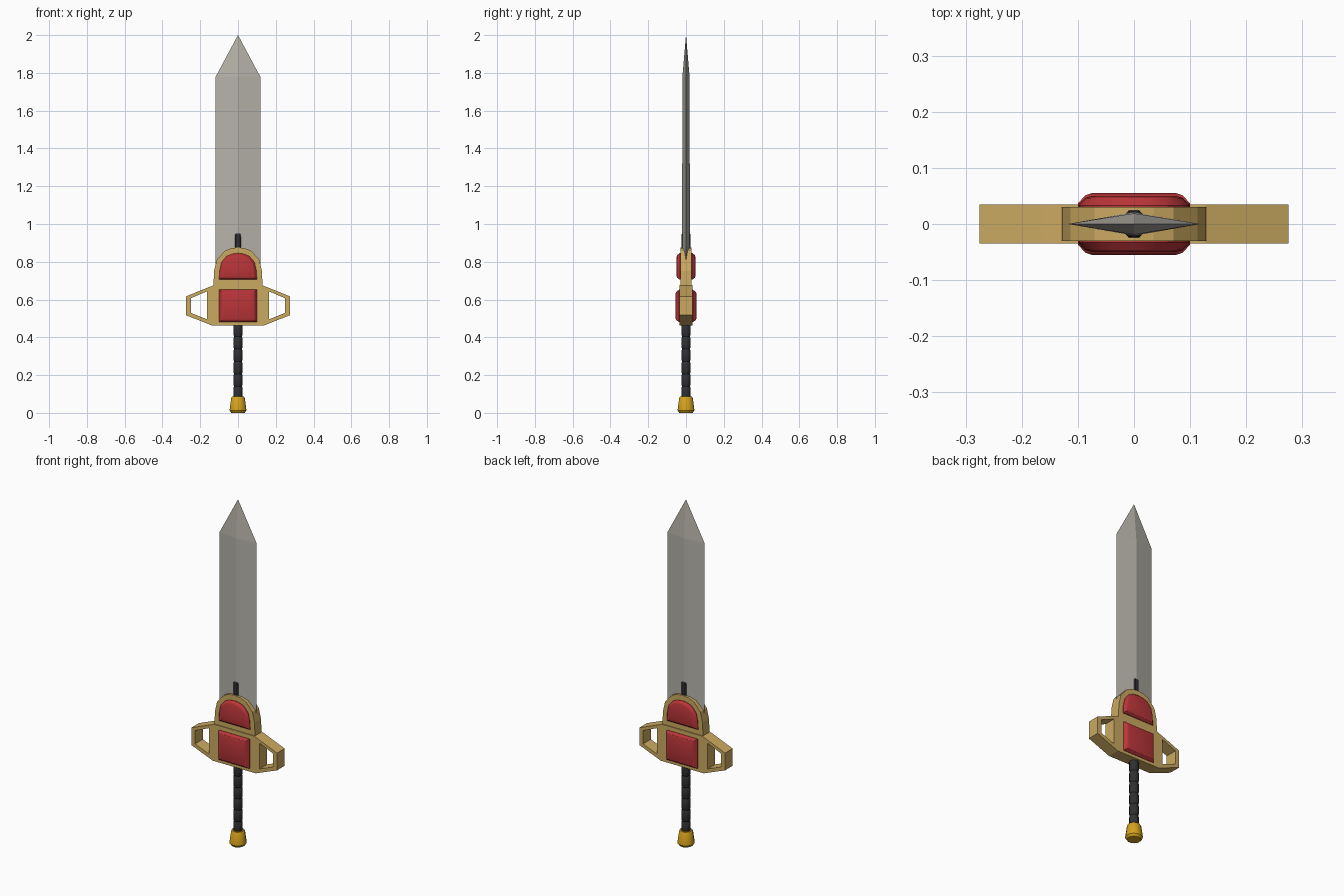
import bpy, bmesh, math
from mathutils import Vector

if "Cube" in bpy.data.objects:
    bpy.data.objects.remove(bpy.data.objects["Cube"])


def mat(name, rgb):
    m = bpy.data.materials.new(name)
    m.diffuse_color = (*rgb, 1)
    m.use_nodes = True
    m.node_tree.nodes["Principled BSDF"].inputs["Base Color"].default_value = m.diffuse_color
    return m


STEEL = mat("steel", (0.47, 0.45, 0.40))
GOLD = mat("pale gold", (0.60, 0.40, 0.12))
RED = mat("red", (0.48, 0.035, 0.04))
BLACK = mat("black", (0.03, 0.03, 0.033))
YELLOW = mat("deep yellow", (0.66, 0.36, 0.012))


def finish(name, bm, material, smooth=None):
    bmesh.ops.remove_doubles(bm, verts=bm.verts, dist=1e-5)
    bmesh.ops.recalc_face_normals(bm, faces=bm.faces)
    me = bpy.data.meshes.new(name)
    bm.to_mesh(me)
    bm.free()
    me.materials.append(material)
    ob = bpy.data.objects.new(name, me)
    bpy.context.collection.objects.link(ob)
    if smooth:
        bpy.ops.object.select_all(action='DESELECT')
        ob.select_set(True)
        bpy.context.view_layer.objects.active = ob
        bpy.ops.object.shade_smooth_by_angle(angle=math.radians(smooth))
    return ob


def loft(name, rings, material, smooth=None):
    """Skin equal-length rings of points and cap both ends."""
    bm = bmesh.new()
    vs = [[bm.verts.new(p) for p in r] for r in rings]
    n = len(rings[0])
    for a, b in zip(vs, vs[1:]):
        for i in range(n):
            j = (i + 1) % n
            bm.faces.new((a[i], a[j], b[j], b[i]))
    bm.faces.new(vs[0])
    bm.faces.new(vs[-1])
    return finish(name, bm, material, smooth)


def lathe(name, profile, sides, material, smooth=None):
    turn = [2 * math.pi * (i + 0.5) / sides for i in range(sides)]
    rings = [[(r * math.cos(t), r * math.sin(t), z) for t in turn] for r, z in profile]
    return loft(name, rings, material, smooth)


def plate(name, faces, depth, material):
    """Mirror flat x,z faces across x = 0 and thicken them along y."""
    bm = bmesh.new()
    for s in (1, -1):
        for f in faces:
            bm.faces.new([bm.verts.new((s * x, -depth, z)) for x, z in f])
    bmesh.ops.remove_doubles(bm, verts=bm.verts, dist=1e-5)
    bmesh.ops.recalc_face_normals(bm, faces=bm.faces)
    ext = bmesh.ops.extrude_face_region(bm, geom=bm.faces[:], use_keep_orig=True)
    moved = [v for v in ext["geom"] if isinstance(v, bmesh.types.BMVert)]
    bmesh.ops.translate(bm, verts=moved, vec=(0, 2 * depth, 0))
    # merge the two mirrored halves of the front and back
    seam = [e for e in bm.edges if all(abs(v.co.x) < 1e-6 for v in e.verts)
            and len(e.link_faces) == 2
            and abs(e.verts[0].co.y - e.verts[1].co.y) < 1e-6]
    bmesh.ops.dissolve_edges(bm, edges=seam)
    return finish(name, bm, material)


def gem(name, half, depth, material):
    """Symmetric outline with a bevelled face on the front and the back."""
    outline = half + [(-x, z) for x, z in reversed(half) if x > 0]
    zs = [z for _, z in half]
    mid, h = (min(zs) + max(zs)) / 2, (max(zs) - min(zs)) / 2
    rings = []
    for y, inset in ((-depth, 0.025), (-depth * 0.93, 0.013), (-depth * 0.66, 0),
                     (depth * 0.66, 0), (depth * 0.93, 0.013), (depth, 0.025)):
        rings.append([(x * (1 - inset / 0.1), y, mid + (z - mid) * (1 - inset * 0.8 / h))
                      for x, z in outline])
    return loft(name, rings, material, 25)


# Blade: diamond section with a pointed tip
def diamond(w, t, z):
    return [(w, 0, z), (0, t, z), (-w, 0, z), (0, -t, z)]


loft("blade", [diamond(0.118, 0.021, 0.70), diamond(0.118, 0.019, 1.78),
               diamond(0.0002, 0.0002, 2.0)], STEEL)

# Dark spine running up out of the guard
lathe("blade_spine", [(0.027, 0.70), (0.025, 0.945), (0.008, 0.97)], 8, BLACK)

# Arched collar around the base of the blade
plate("blade_collar", [[(0, 0.66), (0.13, 0.66), (0.127, 0.75), (0.113, 0.81),
                        (0.07, 0.858), (0.035, 0.872), (0, 0.876)]], 0.03, GOLD)

# Cross guard with an open loop on each side
c, d, e, g = (0.163, 0.662), (0.275, 0.617), (0.275, 0.517), (0.163, 0.473)
p, q, r, s = (0.163, 0.644), (0.25, 0.607), (0.25, 0.53), (0.163, 0.495)
plate("cross_guard", [[(0, 0.463), (0.138, 0.463), g, s, p, c, (0.127, 0.676), (0, 0.676)],
                      [c, p, q, d], [d, q, r, e], [e, r, s, g]], 0.035, GOLD)

# Red inlays, showing on both sides
gem("upper_gem", [(0.1, 0.705), (0.098, 0.75), (0.088, 0.797), (0.06, 0.83),
                  (0.03, 0.842), (0, 0.846)], 0.05, RED)
gem("lower_gem", [(0.1, 0.48), (0.1, 0.652)], 0.055, RED)

# Wrapped grip
wrap = []
turns, z0, z1 = 6, 0.075, 0.47
step = (z1 - z0) / turns
for i in range(turns):
    z = z0 + i * step
    wrap += [(0.021, z), (0.025, z + 0.008), (0.025, z + step - 0.008)]
wrap.append((0.021, z1))
lathe("grip", wrap, 12, BLACK, 30)

# Flared pommel
lathe("pommel", [(0.037, 0), (0.046, 0.013), (0.045, 0.024), (0.037, 0.08), (0.033, 0.086)],
      12, YELLOW, 35)
